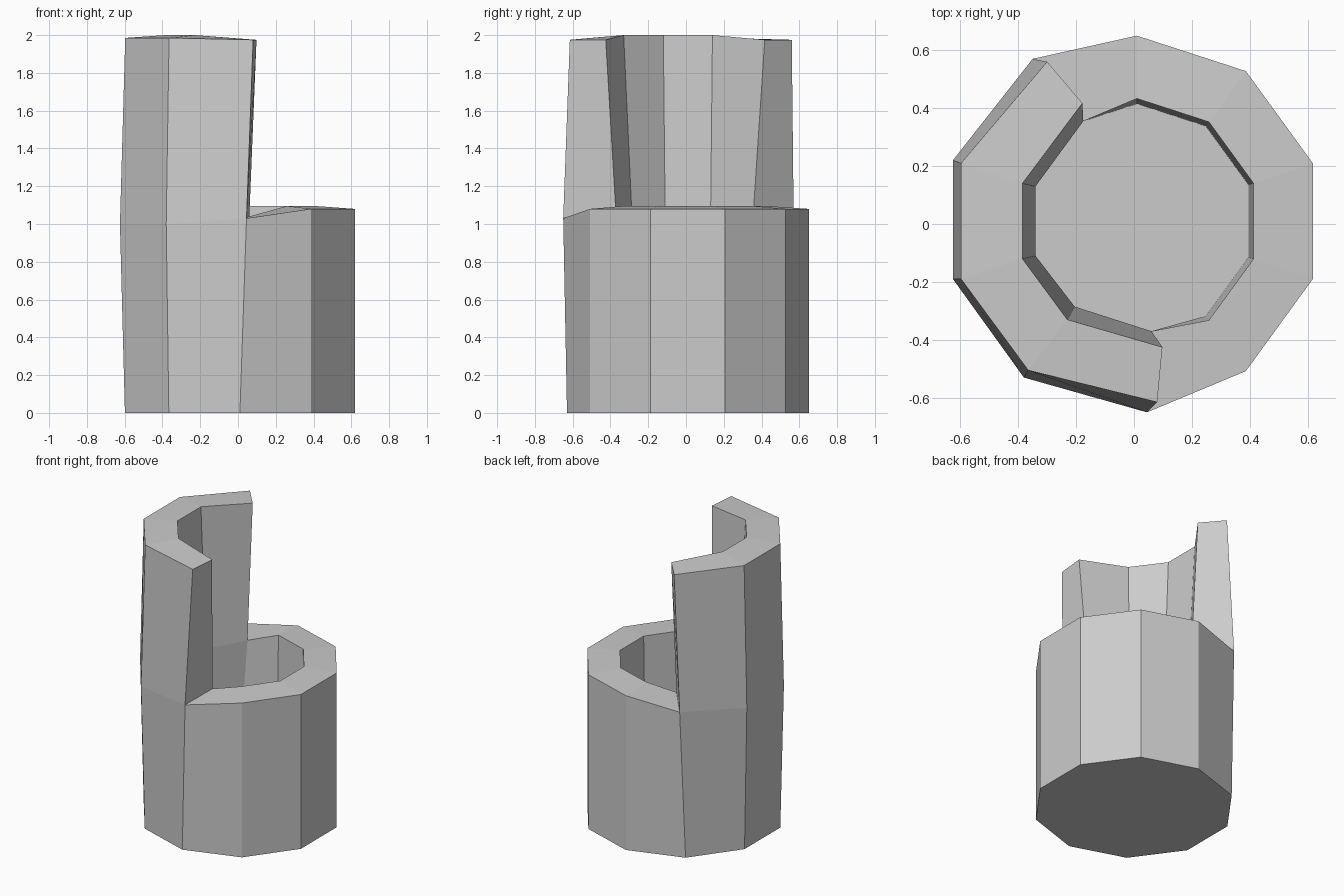
import bpy, bmesh, math

if "Cube" in bpy.data.objects:
    bpy.data.objects.remove(bpy.data.objects["Cube"])

bm = bmesh.new()


def ring(radius, z, count=10):
    """Clockwise decagon corners, starting at the back."""
    pts = []
    for k in range(count):
        a = math.radians(90 - 36 * k)
        pts.append((0.01 + radius * math.cos(a), 0.01 + radius * math.sin(a), z))
    return pts


def verts(points):
    return [bm.verts.new(p) for p in points]


def band(a, b, segments):
    for i in segments:
        j = (i + 1) % len(a)
        bm.faces.new((a[i], a[j], b[j], b[i]))


# Lower cup: five regular corners, then five that bulge under the tall wall
base = verts(ring(0.64, 0))
floor = verts(ring(0.405, 0.22))
mid_out = verts(ring(0.64, 1.08, 5) + [
    (0.045, -0.65, 1.03), (-0.38, -0.53, 1.0), (-0.625, -0.19, 1.0),
    (-0.625, 0.22, 1.0), (-0.35, 0.57, 1.03)])
mid_in = verts(ring(0.423, 1.095, 5) + [
    (0.06, -0.37, 1.04), (-0.205, -0.285, 1.02), (-0.34, -0.11, 1.02),
    (-0.34, 0.13, 1.02), (-0.175, 0.355, 1.04)])
bm.faces.new(base)
bm.faces.new(floor)
band(base, mid_out, range(10))
band(floor, mid_in, range(10))
band(mid_out, mid_in, [9, 0, 1, 2, 3, 4])

# Tall half wall
top_out = verts([(0.08, -0.615, 1.975), (-0.365, -0.505, 1.985), (-0.597, -0.19, 1.985),
                 (-0.597, 0.21, 1.985), (-0.30, 0.56, 1.975)])
top_in = verts([(0.098, -0.425, 1.975), (-0.23, -0.33, 2.0), (-0.385, -0.12, 2.0),
                (-0.385, 0.14, 2.0), (-0.178, 0.417, 1.975)])
band(mid_out[5:], top_out, range(4))
band(mid_in[5:], top_in, range(4))
band(top_out, top_in, range(4))

# End faces of the tall wall
for k, t in ((5, 0), (9, 4)):
    bm.faces.new((mid_out[k], mid_in[k], top_in[t], top_out[t]))

bmesh.ops.recalc_face_normals(bm, faces=bm.faces)
mesh = bpy.data.meshes.new("open_cup")
bm.to_mesh(mesh)
bm.free()
cup = bpy.data.objects.new("open_cup", mesh)
bpy.context.collection.objects.link(cup)
